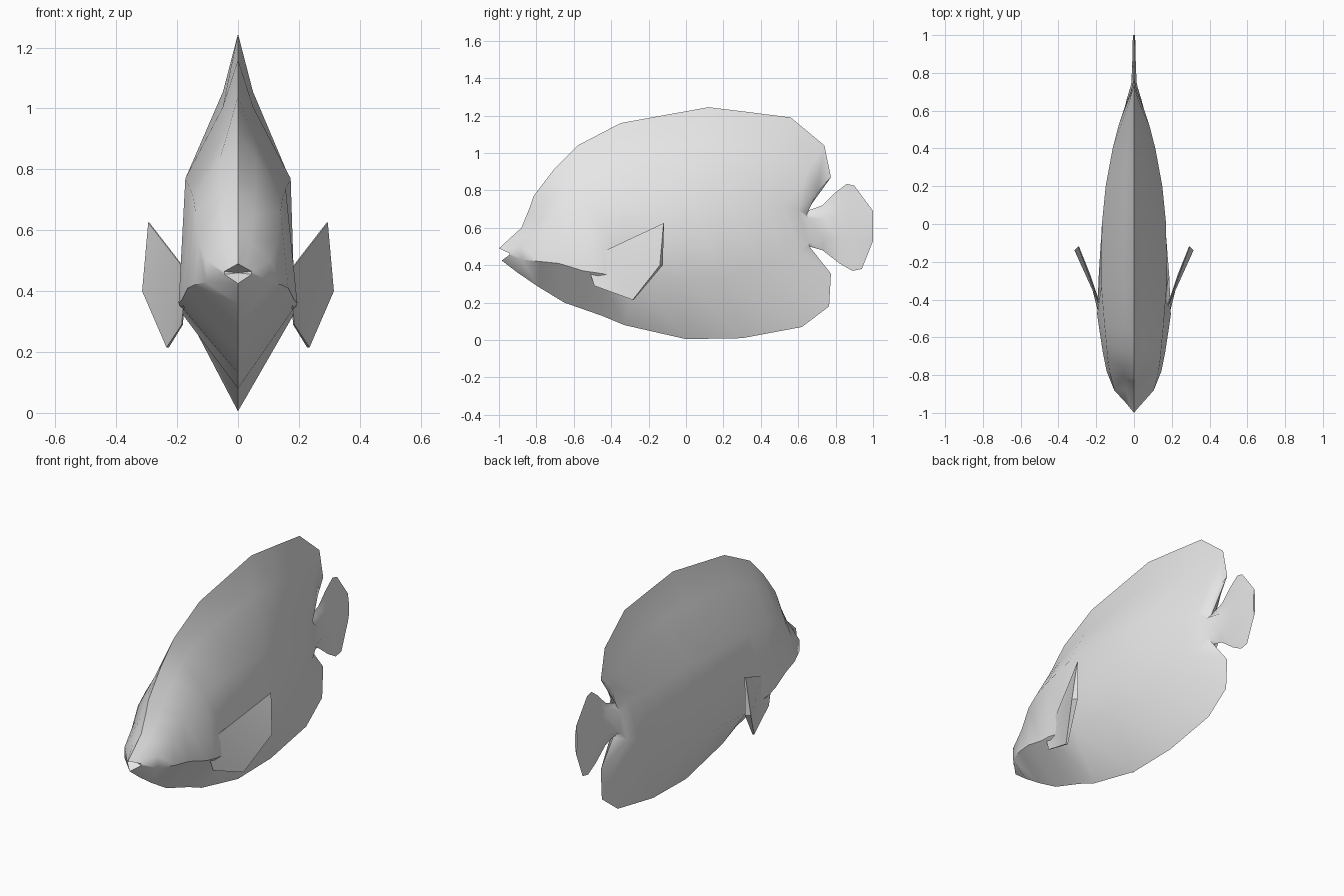
import bpy, bmesh, math

if "Cube" in bpy.data.objects:
    bpy.data.objects.remove(bpy.data.objects["Cube"])

grey = bpy.data.materials.new("pale_grey")
grey.diffuse_color = (0.8, 0.8, 0.8, 1)
grey.use_nodes = True
grey.node_tree.nodes["Principled BSDF"].inputs["Base Color"].default_value = grey.diffuse_color


def finish(name, bm, angle):
    bmesh.ops.recalc_face_normals(bm, faces=bm.faces[:])
    mesh = bpy.data.meshes.new(name)
    bm.to_mesh(mesh)
    bm.free()
    mesh.materials.append(grey)
    obj = bpy.data.objects.new(name, mesh)
    bpy.context.collection.objects.link(obj)
    bpy.ops.object.select_all(action='DESELECT')
    obj.select_set(True)
    bpy.context.view_layer.objects.active = obj
    bpy.ops.object.shade_smooth_by_angle(angle=math.radians(angle))
    return obj


# Back edge of the fish from upper lip to tail tip: (y, z)
top = [(-1, .49), (-.88, .60), (-.835, .71), (-.815, .77), (-.70, .92), (-.58, 1.04),
       (-.35, 1.16), (.12, 1.245), (.35, 1.217), (.56, 1.19), (.74, 1.04), (.775, .87),
       (.645, .69), (.73, .72), (.80, .79), (.86, .835), (.90, .825), (1, .69)]
# Belly edge from lower lip to tail tip: (y, z)
bottom = [(-.985, .425), (-.90, .36), (-.79, .285), (-.65, .20), (-.55, .165), (-.45, .13),
          (-.33, .08), (0, .005), (.30, .01), (.62, .07), (.765, .18), (.775, .355),
          (.66, .50), (.73, .48), (.82, .41), (.89, .37), (.94, .38), (1, .53)]
# Upper flank line: (y, z, half width)
upper = [(-.945, .465, .045), (-.88, .50, .105), (-.78, .56, .13), (-.71, .66, .14),
         (-.63, .71, .147), (-.53, .735, .157), (-.33, .77, .173), (0, .77, .17),
         (.20, .77, .15), (.40, .73, .113), (.52, .71, .082), (.60, .695, .055),
         (.65, .65, .04), (.74, .65, .015), (.81, .66, .011), (.87, .67, .009),
         (.92, .67, .008), (1, .64, .006)]
# Lower flank line: (y, z, half width)
lower = [(-.945, .455, .045), (-.88, .43, .105), (-.78, .42, .145), (-.68, .41, .165),
         (-.55, .37, .185), (-.48, .36, .195), (-.28, .33, .187), (0, .32, .165),
         (.20, .32, .14), (.40, .40, .10), (.53, .45, .07), (.61, .48, .05),
         (.655, .53, .04), (.74, .54, .015), (.81, .54, .011), (.87, .54, .009),
         (.92, .54, .008), (1, .57, .006)]

# Body, dorsal and anal lobes and tail: one loft through closed rings
bm = bmesh.new()
rings = []
for i, (t, b, u, l) in enumerate(zip(top, bottom, upper, lower)):
    slim = .4 if i < 5 else .29          # pinch towards the dorsal ridge
    ridge = (u[0] + .6 * (t[0] - u[0]), u[1] + .6 * (t[1] - u[1]), u[2] * slim)
    half = [ridge, u, l]
    pts = [(0, *t)] + [(w, y, z) for y, z, w in half] + [(0, *b)]
    pts += [(-w, y, z) for y, z, w in reversed(half)]
    rings.append([bm.verts.new(p) for p in pts])
for a, c in zip(rings, rings[1:]):
    for k in range(8):
        n = (k + 1) % 8
        bm.faces.new((a[k], a[n], c[n], c[k]))
bm.faces.new(rings[-1])
# Mouth hollow
throat = bm.verts.new((0, -.93, .46))
for k in range(8):
    bm.faces.new((rings[0][k], rings[0][(k + 1) % 8], throat))
finish("body", bm, 35)

# Pectoral fins: thin wedges, thickest at the trailing corner
outline = [(.175, -.45, .47), (.295, -.12, .625), (.315, -.14, .40),
           (.235, -.285, .215), (.185, -.49, .29), (.178, -.52, .38)]
inset = [.004, .004, .026, .008, .004, .004]
for side, name in ((1, "right_pectoral_fin"), (-1, "left_pectoral_fin")):
    bm = bmesh.new()
    outer = [bm.verts.new((side * x, y, z)) for x, y, z in outline]
    inner = [bm.verts.new((side * (x - d), y + d * .6, z))
             for (x, y, z), d in zip(outline, inset)]
    for k in range(6):
        n = (k + 1) % 6
        bm.faces.new((outer[k], outer[n], inner[n], inner[k]))
    for loop in (outer, inner):
        for k in (1, 2, 3, 4):
            bm.faces.new((loop[0], loop[k], loop[k + 1]))
    finish(name, bm, 30)
